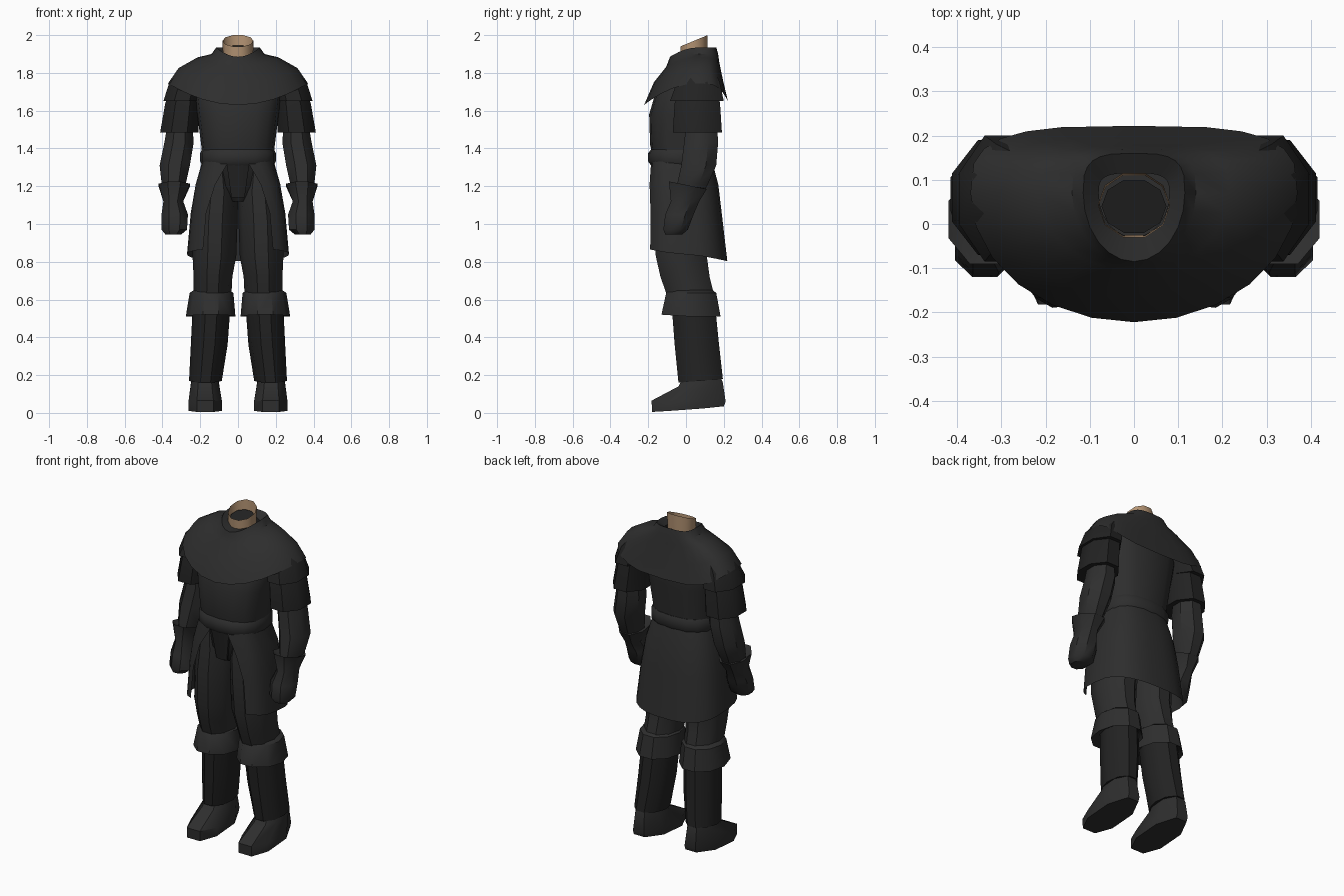
import bpy, bmesh, math
from math import sin, cos, pi


def mat(name, c):
    m = bpy.data.materials.new(name)
    m.diffuse_color = (*c, 1)
    return m


CLOTH = mat("charcoal cloth", (0.027, 0.027, 0.027))
DARK = mat("black leather", (0.016, 0.016, 0.016))
SKIN = mat("tan skin", (0.45, 0.29, 0.17))


def spow(v, p):
    return math.copysign(abs(v) ** p, v)


def ring(r, n, pf=1, pb=1, cy=None, k=1, gap=None):
    """r = x0, x1, y0, y1, z, front z offset, back z offset. gap = open half width at the front."""
    x0, x1, y0, y1, z, zf, zb = (tuple(r) + (0, 0))[:7]
    cx, rx = (x0 + x1) / 2, (x1 - x0) / 2
    cy = (y0 + y1) / 2 if cy is None else cy
    pts = []
    for i in range(n):
        if gap is None:
            a = -pi / 2 + 2 * pi * (i + (0.5 if n <= 10 else 0)) / n
        else:
            g = math.asin(min(1, (gap / rx) ** (1 / pf)))
            a = -pi / 2 + g + (2 * pi - 2 * g) * i / (n - 1)
        c, s = cos(a), sin(a)
        if n <= 10 and gap is None:      # let the flat sides touch the given extents
            c, s = c / cos(pi / n), s / cos(pi / n)
        p = pf if s < 0 else pb
        y = cy + spow(s, p) * ((cy - y0) if s < 0 else (y1 - cy))
        dz = (zf if s < 0 else zb) * abs(s) ** k
        pts.append((cx + rx * spow(c, p), y, z + dz))
    return pts


def loft(name, rows, m, n=8, caps=(True, True), mirror=False, gaps=None, angle=40, **kw):
    bm = bmesh.new()
    vs = [[bm.verts.new(p) for p in ring(r, n, gap=gaps[j] if gaps else None, **kw)]
          for j, r in enumerate(rows)]
    for a, b in zip(vs, vs[1:]):
        for i in range(n - 1 if gaps else n):
            j = (i + 1) % n
            bm.faces.new((a[i], a[j], b[j], b[i]))
    if not gaps:
        if caps[0]:
            bm.faces.new(vs[0][::-1])
        if caps[1]:
            bm.faces.new(vs[-1])
    if rows[0][4] > rows[-1][4]:
        bmesh.ops.reverse_faces(bm, faces=bm.faces[:])
    me = bpy.data.meshes.new(name)
    bm.to_mesh(me)
    bm.free()
    me.materials.append(m)
    o = bpy.data.objects.new(name, me)
    bpy.context.collection.objects.link(o)
    bpy.ops.object.select_all(action='DESELECT')
    o.select_set(True)
    bpy.context.view_layer.objects.active = o
    bpy.ops.object.shade_smooth_by_angle(angle=math.radians(angle))
    if mirror:
        o.modifiers.new("mirror", 'MIRROR').use_mirror_merge = False
    return o


# neck: open slanted tube with a dark floor
loft("neck", [(-.075, .075, -.025, .11, 1.84), (-.078, .078, -.03, .115, 1.97, -.03, .03)],
     SKIN, n=10, caps=(False, False))
loft("neck_floor", [(-.07, .07, -.02, .10, 1.90), (-.07, .07, -.02, .10, 1.925, -.015, .02)], DARK, n=10)

# shoulder cape with collar
loft("shoulder_cape", [
    (-.37, .37, -.222, .222, 1.745, -.115, -.095),
    (-.315, .315, -.17, .195, 1.825, -.075, -.06),
    (-.215, .215, -.105, .177, 1.882, -.05, -.03),
    (-.14, .14, -.092, .17, 1.90, -.035, 0),
    (-.115, .115, -.085, .16, 1.935, -.05, 0),
    (-.08, .08, -.03, .115, 1.90, -.015, .01)],
    CLOTH, n=24, caps=(False, False), pb=.6, cy=.07, k=2)

# torso, belt, hips
loft("torso", [
    (-.185, .185, -.17, .13, 1.33), (-.195, .195, -.19, .14, 1.42),
    (-.215, .215, -.195, .16, 1.58), (-.23, .23, -.16, .17, 1.70),
    (-.18, .18, -.09, .15, 1.82)], CLOTH, n=16, pf=.8, pb=.75)
loft("belt", [
    (-.19, .19, -.185, .135, 1.31), (-.2, .2, -.2, .15, 1.33),
    (-.2, .2, -.2, .15, 1.375), (-.19, .19, -.185, .14, 1.395)], CLOTH, n=16, pf=.8, pb=.75)
loft("hips", [(-.05, .05, -.13, .1, 1.12), (-.17, .17, -.16, .12, 1.2),
              (-.18, .18, -.165, .125, 1.33)], DARK, n=12, pf=.8, pb=.8)

# coat skirt, open at the front
loft("coat_skirt", [
    (-.19, .19, -.185, .14, 1.33), (-.225, .225, -.2, .172, 1.21),
    (-.25, .25, -.205, .19, 1.06), (-.27, .27, -.21, .22, .84, .03, -.037)],
    CLOTH, n=22, gaps=(.05, .12, .168, .185), pf=.6, pb=.75)

# arms
loft("shoulder_flap", [
    (.20, .395, -.085, .2, 1.65), (.18, .365, -.05, .18, 1.745),
    (.15, .29, -.01, .15, 1.83)], DARK, mirror=True)
loft("sleeve", [
    (.21, .412, -.07, .19, 1.485), (.2, .385, -.06, .18, 1.64),
    (.18, .34, -.02, .16, 1.73)], DARK, mirror=True)
loft("arm", [
    (.29, .39, -.05, .09, 1.16), (.275, .405, -.045, .12, 1.22),
    (.255, .415, -.025, .16, 1.31), (.235, .39, -.01, .17, 1.43),
    (.24, .375, 0, .165, 1.52)], CLOTH, mirror=True)
loft("glove", [
    (.30, .385, -.11, -.02, .945), (.27, .405, -.12, .01, .97),
    (.265, .405, -.11, .04, 1.05), (.29, .395, -.08, .07, 1.12),
    (.255, .42, -.09, .11, 1.205, .02, -.02), (.29, .395, -.05, .09, 1.19)],
    CLOTH, mirror=True)

# legs
loft("trouser_leg", [
    (.04, .23, -.1, .15, .62), (.035, .23, -.135, .125, .72),
    (.015, .235, -.16, .11, .83), (.008, .23, -.17, .13, 1.02),
    (.005, .21, -.165, .13, 1.17), (.04, .18, -.15, .11, 1.32)],
    CLOTH, n=10, mirror=True)
loft("knee_cuff", [
    (.05, .22, -.07, .15, .54), (.02, .27, -.13, .183, .51, .01, 0),
    (.03, .25, -.105, .16, .635), (.05, .23, -.09, .14, .65)], CLOTH, n=10, mirror=True)
loft("boot_shaft", [
    (.09, .255, -.04, .195, .17, -.01, .01), (.06, .245, -.06, .175, .36),
    (.045, .235, -.075, .155, .56)], DARK, n=10, mirror=True)
loft("boot_foot", [
    (.085, .262, -.18, .2, .015, -.01, .02), (.085, .262, -.182, .21, .06, .005, 0),
    (.1, .25, -.04, .195, .15, -.01, .01), (.11, .24, -.01, .18, .2)],
    CLOTH, mirror=True, pf=.8)

# hem inside of the crotch cloth
loft("front_cloth", [(-.035, .035, -.165, -.14, 1.14), (-.06, .06, -.185, -.15, 1.32)],
     DARK, mirror=False)
